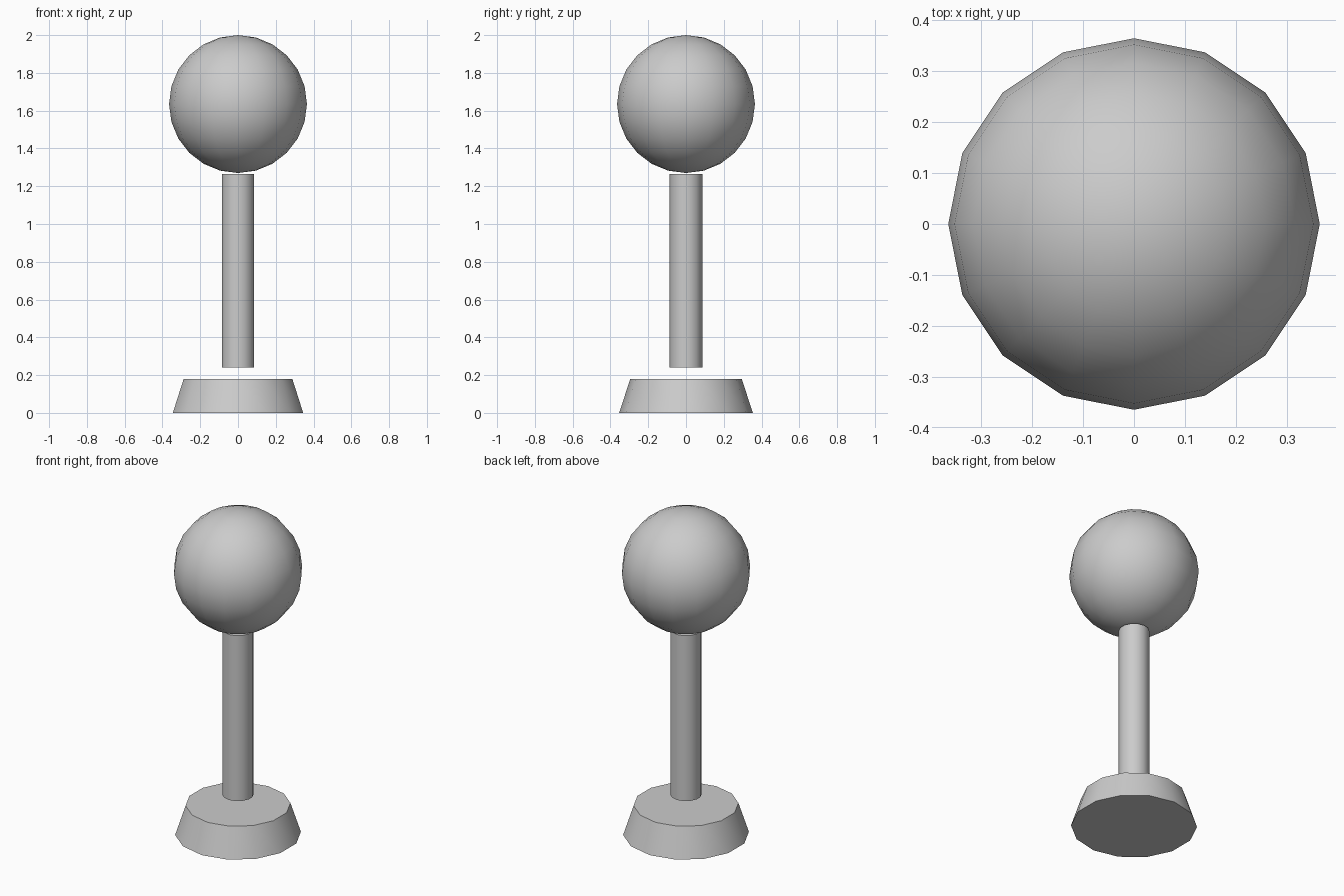
import bpy
import math

if "Cube" in bpy.data.objects:
    bpy.data.objects.remove(bpy.data.objects["Cube"])


def finish(name):
    obj = bpy.context.object
    obj.name = name
    bpy.ops.object.shade_smooth_by_angle(angle=math.radians(40))
    return obj


def tapered_disc(name, r_bottom, r_top, z0, z1, sides=14):
    bpy.ops.mesh.primitive_cone_add(vertices=sides, radius1=r_bottom, radius2=r_top,
                                    depth=z1 - z0, location=(0, 0, (z0 + z1) / 2))
    return finish(name)


# Flared foot
tapered_disc("base", 0.354, 0.295, 0.0, 0.18)

# Upright rod, floating just above the foot
tapered_disc("post", 0.087, 0.087, 0.24, 1.265)

# Ball on top
bpy.ops.mesh.primitive_uv_sphere_add(segments=16, ring_count=12, radius=0.365,
                                     location=(0, 0, 1.635))
finish("ball")
